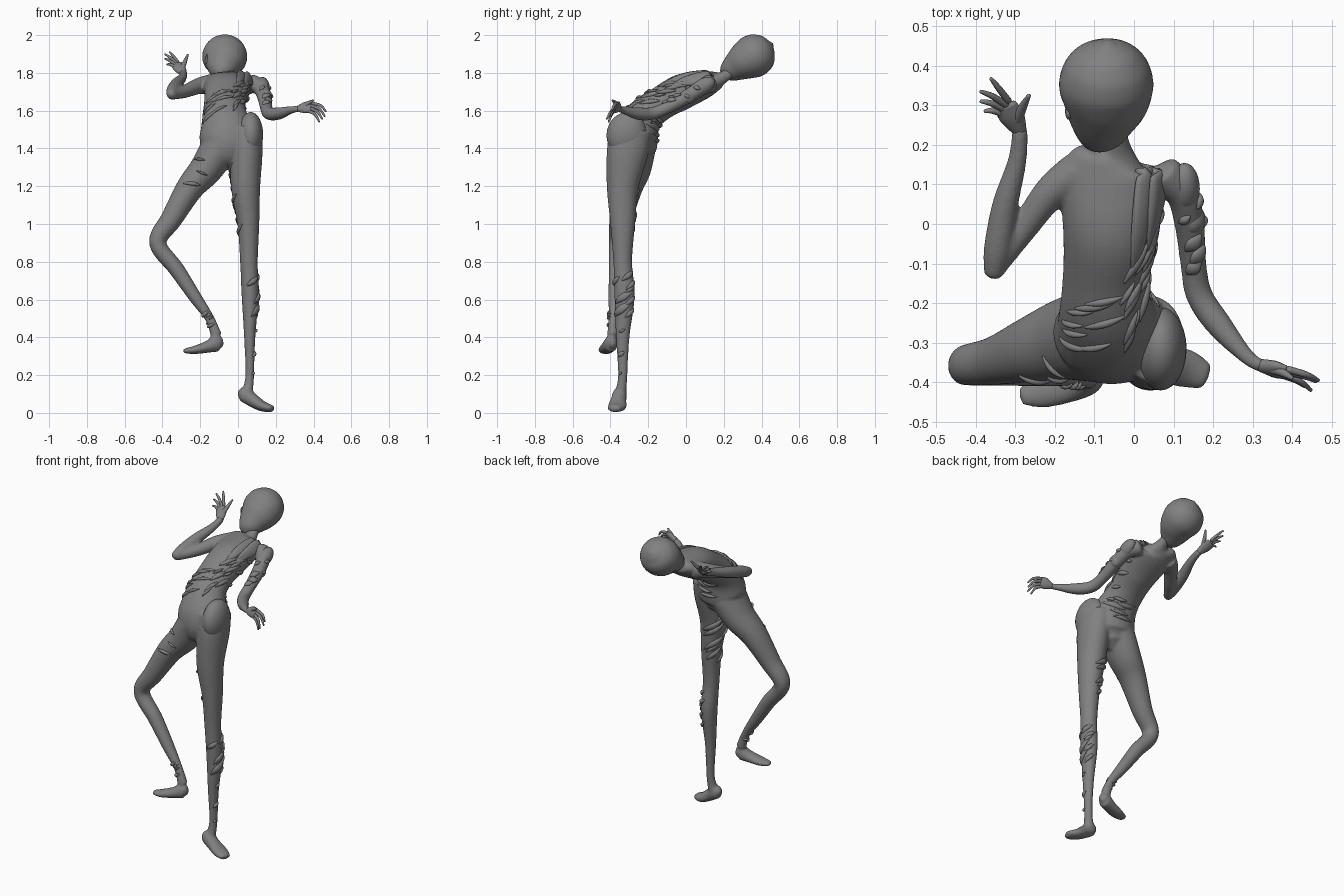
import bpy, bmesh, math, random
from mathutils import Vector, Matrix

random.seed(4)
if "Cube" in bpy.data.objects:
    bpy.data.objects.remove(bpy.data.objects["Cube"])

grey = bpy.data.materials.new("mid_grey")
grey.use_nodes = True
grey.diffuse_color = (0.22, 0.22, 0.22, 1)
grey.node_tree.nodes["Principled BSDF"].inputs["Base Color"].default_value = (0.22, 0.22, 0.22, 1)

X, Y, Z = Vector((1, 0, 0)), Vector((0, 1, 0)), Vector((0, 0, 1))


def spline(rows, t):
    """Smooth curve value and slope through rows of x, y, z, radius, radius."""
    i = min(int(t), len(rows) - 2)
    f = t - i
    a, b, c, d = (rows[max(0, min(len(rows) - 1, i + k))] for k in (-1, 0, 1, 2))
    val, slope = [], []
    for p, q, r, s in zip(a, b, c, d):
        k1, k2, k3 = r - p, 2 * p - 5 * q + 4 * r - s, 3 * q - p - 3 * r + s
        val.append(q + (k1 * f + k2 * f * f + k3 * f ** 3) / 2)
        slope.append(k1 + 2 * k2 * f + 3 * k3 * f * f)
    return val, Vector(slope[:3]).normalized()


def frame(rows, t, ref):
    val, tan = spline(rows, t)
    u = (ref - tan * ref.dot(tan)).normalized()
    return Vector(val[:3]), tan, u, tan.cross(u), val[3], val[-1]


def surface(rows, t, ang, ref):
    c, tan, u, v, ra, rb = frame(rows, t, ref)
    n = u * math.cos(ang) + v * math.sin(ang)
    return c + u * ra * math.cos(ang) + v * rb * math.sin(ang), n


def loft(bm, rows, ref, sides=24, steps=6):
    """Elliptical tube with domed ends."""
    rings, last = [], len(rows) - 1
    for k in range(last * steps + 1):
        rings.append([bm.verts.new(surface(rows, k / steps, 2 * math.pi * s / sides, ref)[0])
                      for s in range(sides)])
    for r1, r2 in zip(rings, rings[1:]):
        for s in range(sides):
            bm.faces.new((r1[s], r1[s - 1], r2[s - 1], r2[s]))
    for t, ring, sign in ((0, rings[0], -1), (last, rings[-1], 1)):
        c, tan, u, v, ra, rb = frame(rows, t, ref)
        pole = bm.verts.new(c + tan * sign * min(ra, rb) * 0.5)
        for s in range(sides):
            bm.faces.new((ring[s], ring[s - 1], pole))


def finish(bm, name):
    bmesh.ops.recalc_face_normals(bm, faces=bm.faces)
    for f in bm.faces:
        f.smooth = True
    me = bpy.data.meshes.new(name)
    bm.to_mesh(me)
    bm.free()
    me.materials.append(grey)
    ob = bpy.data.objects.new(name, me)
    bpy.context.scene.collection.objects.link(ob)
    return ob


# Body sections: centre and two radii
torso = [(-.06, -.27, 1.32, .075, .075), (-.06, -.28, 1.38, .13, .12), (-.055, -.27, 1.47, .15, .125),
         (-.07, -.22, 1.57, .12, .10), (-.07, -.13, 1.64, .11, .09), (-.06, -.02, 1.70, .12, .095),
         (-.055, .09, 1.735, .132, .075), (-.055, .15, 1.755, .122, .055),
         (-.045, .185, 1.77, .045, .035), (-.045, .25, 1.81, .024, .026)]
left_leg = [(.045, -.29, 1.5, .08, .11), (.045, -.31, 1.38, .085, .11), (.04, -.335, 1.2, .078, .085),
            (.055, -.335, 1.0, .058, .066), (.058, -.335, .8, .047, .05), (.064, -.325, .62, .045, .054),
            (.062, -.335, .4, .03, .036), (.062, -.335, .2, .023, .025), (.05, -.345, .11, .03, .03)]
left_foot = [(.005, -.345, .11, .018, .02), (.03, -.35, .1, .037, .04), (.08, -.358, .065, .042, .036),
             (.13, -.365, .035, .05, .028), (.182, -.385, .022, .034, .018)]
right_leg = [(-.1, -.28, 1.4, .12, .1), (-.17, -.29, 1.29, .105, .088), (-.255, -.315, 1.19, .085, .073),
             (-.35, -.345, 1.03, .062, .058), (-.425, -.358, .9, .05, .046), (-.325, -.365, .76, .044, .042),
             (-.225, -.375, .61, .036, .034), (-.15, -.385, .5, .025, .025), (-.115, -.39, .41, .028, .03)]
right_foot = [(-.085, -.385, .365, .02, .022), (-.11, -.395, .368, .035, .045), (-.16, -.41, .35, .04, .032),
              (-.23, -.425, .333, .04, .022), (-.285, -.435, .328, .024, .013)]
right_arm = [(-.14, .13, 1.74, .055), (-.21, .08, 1.73, .043), (-.285, -.02, 1.7, .034), (-.355, -.115, 1.685, .028)]
right_forearm = [(-.355, -.13, 1.685, .024), (-.345, -.065, 1.705, .035), (-.325, .05, 1.74, .033),
                 (-.295, .16, 1.775, .024), (-.288, .24, 1.8, .02)]
left_arm = [(.07, .13, 1.745, .05), (.12, .08, 1.72, .042), (.14, 0, 1.67, .038), (.15, -.1, 1.615, .033),
            (.165, -.18, 1.585, .034), (.215, -.255, 1.585, .033), (.285, -.335, 1.605, .02),
            (.325, -.36, 1.61, .017)]

bm = bmesh.new()
for rows, ref in ((torso, X), (left_leg, X), (left_foot, Y), (right_leg, Y), (right_foot, Y),
                  (right_arm, Z), (right_forearm, Z), (left_arm, Z)):
    loft(bm, rows, ref)
body = finish(bm, "body")
rem = body.modifiers.new("merge", 'REMESH')
rem.mode, rem.voxel_size, rem.use_smooth_shade = 'VOXEL', 0.006, True
sm = body.modifiers.new("soften", 'SMOOTH')
sm.factor, sm.iterations = 0.5, 14

# Head: round skull tapering to the chin
bm = bmesh.new()
loft(bm, [(-.085, .195, 1.785, .025, .022), (-.085, .215, 1.8, .055, .05), (-.08, .26, 1.83, .085, .077),
          (-.072, .31, 1.862, .11, .102), (-.07, .355, 1.888, .119, .114), (-.068, .397, 1.915, .107, .104),
          (-.067, .426, 1.934, .081, .079), (-.067, .444, 1.945, .048, .047),
          (-.067, .452, 1.95, .022, .022)], X, 40, 6)
finish(bm, "head")


def hand(name, wrist, end, tips, thumb, arch):
    wrist, end, thumb, arch = Vector(wrist), Vector(end), Vector(thumb), Vector(arch)
    tips = [Vector(t) for t in tips]
    spread = (tips[0] - tips[3]).normalized()
    along = (end - wrist).normalized()
    bm = bmesh.new()
    loft(bm, [(*wrist, .018, .016), (*wrist.lerp(end, .55), .033, .017), (*end, .03, .012)], spread, 16)
    for k, tip in enumerate(tips):
        base = end + spread * .023 * (1 - k * 2 / 3) - along * .01
        mid = base.lerp(tip, .5) + arch
        loft(bm, [(*base, .0095), (*mid, .008), (*tip, .0045)], spread, 10, 5)
    base = wrist.lerp(end, .3)
    loft(bm, [(*base, .015), (*(base.lerp(thumb, .5) + spread * .008), .011), (*thumb, .005)], along, 10, 5)
    finish(bm, name)


hand("right_hand", (-.288, .235, 1.798), (-.325, .3, 1.845),
     [(-.362, .368, 1.91), (-.388, .335, 1.9), (-.388, .31, 1.875), (-.378, .285, 1.845)],
     (-.265, .325, 1.898), (-.004, .006, .008))
hand("left_hand", (.32, -.357, 1.61), (.385, -.375, 1.622),
     [(.466, -.395, 1.595), (.46, -.398, 1.57), (.447, -.42, 1.555), (.43, -.41, 1.54)],
     (.4, -.39, 1.655), (.01, 0, .01))


def strip(bm, rows, ref, t, dt, ang, dang, width, thick=.01):
    """Tapered ribbon lying on a body section."""
    out = []
    for k in range(9):
        f = k / 8
        p, n = surface(rows, t + dt * f, math.radians(ang + dang * f), ref)
        taper = .25 + .75 * math.sin(math.pi * f)
        out.append((*p, thick * taper, width * taper))
    middle = surface(rows, t + dt / 2, math.radians(ang + dang / 2), ref)[1]
    loft(bm, out, middle, 10, 2)


# Torn wrappings: count, section, first/last place, rise, first/last angle, sweep, width
wraps = {
    "torso_wraps": [(12, torso, X, 2.7, 4.6, .7, -75, -35, 28, .011),
                    (8, torso, X, 2.6, 3.7, .2, -165, -110, 45, .009),
                    (5, torso, X, 4.4, 5.8, .8, -55, -10, 20, .013),
                    (5, torso, X, 3.0, 6.0, .4, -20, 50, 35, .012),
                    (6, torso, X, 2.0, 3.4, .25, 10, 80, 60, .014)],
    "left_leg_wraps": [(9, left_leg, X, 1.4, 3.0, .4, 110, 190, 90, .015),
                       (8, left_leg, X, 4.3, 5.3, .3, -90, 30, 100, .018),
                       (3, left_leg, X, 5.8, 6.9, .12, -30, 60, 70, .012)],
    "right_leg_wraps": [(3, right_leg, Y, .8, 1.8, .25, 120, 200, 60, .010),
                        (5, right_leg, Y, 6.7, 7.3, .05, 0, 300, 120, .009)],
    "left_arm_wraps": [(7, left_arm, Z, .9, 2.8, .3, -110, 10, 60, .016)],
}
for name, groups in wraps.items():
    bm = bmesh.new()
    for n, rows, ref, t0, t1, dt, a0, a1, da, w in groups:
        for k in range(n):
            t = t0 + (t1 - t0) * k / (n - 1)
            scale = random.uniform(.6, 1.2)
            strip(bm, rows, ref, t, dt * scale, random.uniform(a0, a1), da * scale, w * scale)
    finish(bm, name)

# Broad flap running down the left of the chest
bm = bmesh.new()
strip(bm, torso, X, 4.4, 3.0, -55, 5, .032, .012)
strip(bm, torso, X, 4.8, 2.6, -32, 5, .04, .014)
finish(bm, "chest_flap")


def shell(name, centre, radii, tilt):
    bm = bmesh.new()
    bmesh.ops.create_uvsphere(bm, u_segments=28, v_segments=18, radius=1)
    bm.transform(Matrix.Translation(centre) @ Matrix.Rotation(math.radians(tilt), 4, 'X')
                 @ Matrix.Diagonal((*radii, 1)))
    finish(bm, name)


# Overlapping pads on the left hip and shoulder, and a small ear pad
shell("hip_pad", (.067, -.315, 1.475), (.066, .105, .118), -12)
shell("shoulder_pad", (.128, .09, 1.728), (.038, .07, .042), 30)
shell("upper_arm_pad", (.147, .01, 1.675), (.034, .04, .04), 30)
shell("ear_pad", (-.165, .285, 1.865), (.009, .02, .035), 15)
